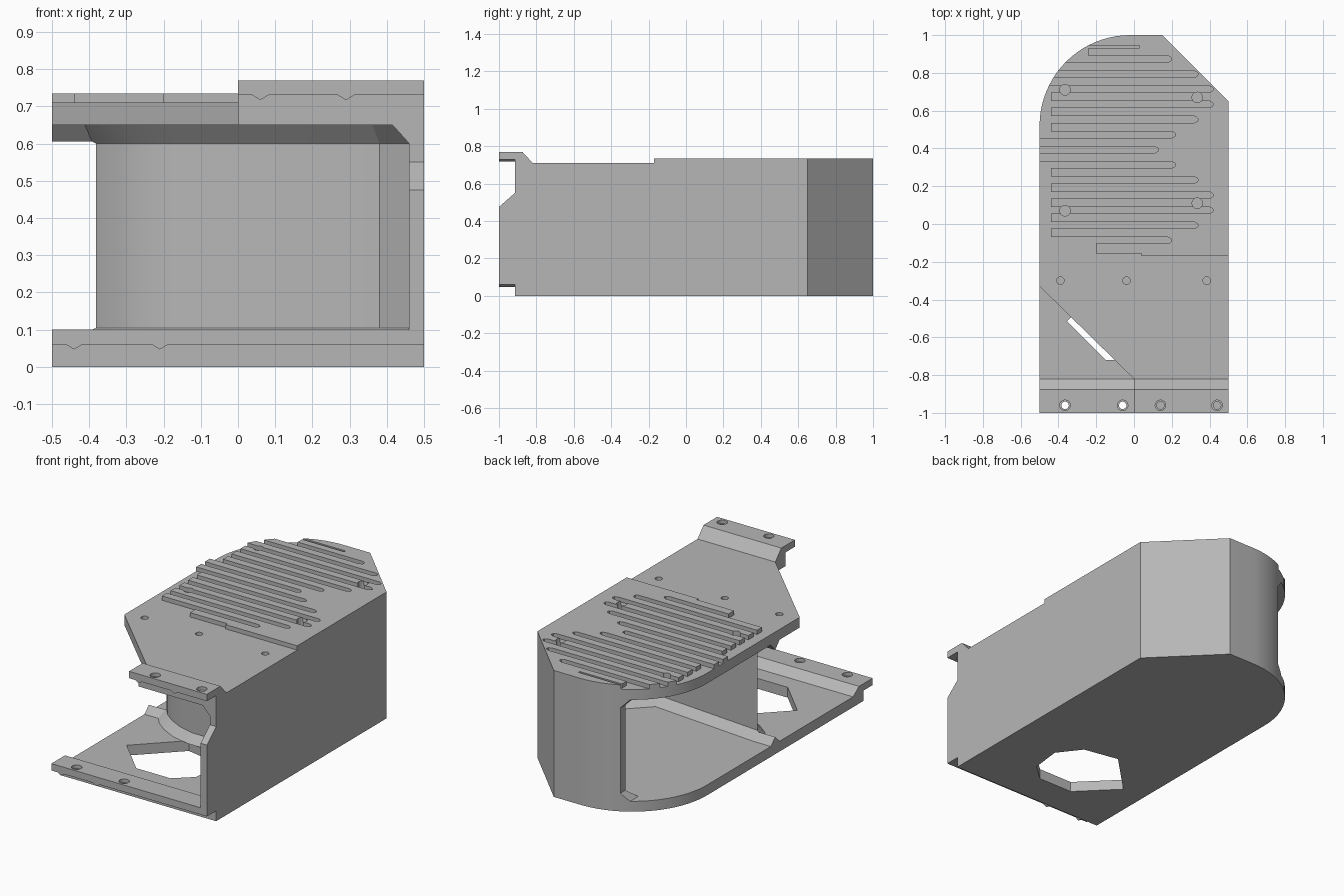
import bpy, bmesh, math
from mathutils import Vector

cube = bpy.data.objects.get("Cube")
if cube:
    bpy.data.objects.remove(cube, do_unlink=True)

grey = bpy.data.materials.new("light_grey")
grey.use_nodes = True
grey.diffuse_color = (0.47, 0.47, 0.47, 1)
grey.node_tree.nodes["Principled BSDF"].inputs["Base Color"].default_value = (0.47, 0.47, 0.47, 1)


def inset(pts, d):
    """Move a counter-clockwise outline inward by d."""
    out = []
    for i, p in enumerate(pts):
        a = (Vector(p) - Vector(pts[i - 1])).normalized()
        b = (Vector(pts[(i + 1) % len(pts)]) - Vector(p)).normalized()
        na, nb = Vector((-a.y, a.x)), Vector((-b.y, b.x))
        out.append(Vector(p) + (na + nb) * d / (1 + na.dot(nb)))
    return out


def loft(name, rings):
    """Closed solid through rings of equal point count."""
    bm = bmesh.new()
    loops = [[bm.verts.new(co) for co in ring] for ring in rings]
    n = len(loops[0])
    bm.faces.new(loops[0])
    bm.faces.new(loops[-1])
    for lo, hi in zip(loops, loops[1:]):
        for i in range(n):
            j = (i + 1) % n
            bm.faces.new((lo[i], lo[j], hi[j], hi[i]))
    bmesh.ops.recalc_face_normals(bm, faces=bm.faces)
    me = bpy.data.meshes.new(name)
    bm.to_mesh(me)
    bm.free()
    me.materials.append(grey)
    ob = bpy.data.objects.new(name, me)
    bpy.context.collection.objects.link(ob)
    return ob


def prism(name, pts, z0, z1):
    return loft(name, [[(x, y, z) for x, y in pts] for z in (z0, z1)])


def along(name, pts, axis, a, b):
    """Extrude a section along x (points are y, z) or y (points are x, z)."""
    put = (lambda t, u, v: (t, u, v)) if axis == "x" else (lambda t, u, v: (u, t, v))
    return loft(name, [[put(t, u, v) for u, v in pts] for t in (a, b)])


def box(x0, x1, y0, y1, z0, z1):
    return prism("cutter", [(x0, y0), (x1, y0), (x1, y1), (x0, y1)], z0, z1)


def disc(x, y, r, n=16):
    return [(x + r * math.cos(math.tau * i / n), y + r * math.sin(math.tau * i / n)) for i in range(n)]


def cut(cutter, *targets):
    cutter.hide_render = True
    for ob in targets:
        mod = ob.modifiers.new("cut", "BOOLEAN")
        mod.operation = "DIFFERENCE"
        mod.solver = "EXACT"
        mod.object = cutter
        bpy.context.view_layer.objects.active = ob
        bpy.ops.object.modifier_apply(modifier=mod.name)
    bpy.data.objects.remove(cutter, do_unlink=True)


# Plan outline: square front, one bevelled and one rounded rear corner
arc = [(-0.02 - 0.48 * math.sin(t), 0.52 + 0.48 * math.cos(t))
       for t in (math.pi / 2 * i / 20 for i in range(21))]
rear = [(0.5, 0.65), (0.15, 1)] + arc
housing = prism("housing", [(-0.5, -0.915), (0.5, -0.915)] + rear, 0, 0.71)

# Two chamfered cavities leave a partition, a side wall and two plates
front_cavity = [(0.46, -1.3), (0.46, -0.35), (0.38, -0.27), (-0.1, -0.27), (-0.2, -0.245),
                (-0.28, -0.205), (-0.34, -0.16), (-0.39, -0.1), (-0.9, -0.1), (-0.9, -1.3)]
back_cavity = [(-0.9, -0.11), (-0.39, -0.11), (0.3, -0.17), (0.44, -0.03), (0.44, 0.62),
               (0.13, 0.94), (-0.1, 0.93), (-0.24, 0.9), (-0.24, 1.2), (-0.9, 1.2)]
for plan in (front_cavity, back_cavity):
    levels = ((0.06, 0.045), (0.105, 0), (0.6, 0), (0.65, 0.045))
    cut(loft("cutter", [[(p[0], p[1], z) for p in inset(plan, d)] for z, d in levels]), housing)

# Slanted front corner of the top plate and opening in the floor
cut(prism("cutter", [(-0.9, -1.2), (0, -1.2), (0, -0.82), (-0.5, -0.33), (-0.9, 0.062)], 0.3, 1), housing)
cut(prism("cutter", [(-0.355, -0.515), (-0.15, -0.72), (0.07, -0.72), (0.17, -0.63),
                     (0.19, -0.45), (0.09, -0.32), (-0.12, -0.28)], -0.1, 0.0605), housing)

# Front lip of the side wall
along("wall_lip", [(-1, 0.06), (-1, 0.475), (-0.915, 0.55), (-0.9, 0.55), (-0.9, 0.06)], "x", 0.46, 0.5)


# Front flanges with countersunk holes and small ridges underneath
def flange(name, x0, x1, z, base, holes, ridges):
    ob = along(name, [(-1, z), (-0.915, z), (-0.915, base - 0.03), (-0.82, base - 0.03),
                      (-0.82, base), (-0.875, z + 0.04), (-1, z + 0.04)], "x", x0, x1)
    for x in holes:
        levels = ((-0.02, 0.02), (0.02, 0.02), (0.02, 0.028), (0.06, 0.028))
        cut(loft("cutter", [[(px, py, z + h) for px, py in disc(x, -0.96, r)] for h, r in levels]), ob)
    for i, x in enumerate(ridges):
        along(f"{name}_ridge_{i + 1}", [(x - 0.025, z + 0.002), (x, z - 0.013), (x + 0.025, z + 0.002)],
              "y", -1, -0.914)


flange("bottom_flange", -0.5, 0.5, 0.06, 0.06, (-0.365, -0.06), (-0.44, -0.21))
flange("top_flange", 0, 0.5, 0.73, 0.71, (0.14, 0.44), (0.06, 0.29))

# Raised rib field on the top plate
ribs = prism("cooling_ribs", [(-0.5, -0.17), (0.5, -0.17)] + rear, 0.705, 0.735)
ends = [0.2, 0.34, 0.42, 0.42, 0.34, 0.22, 0.13]
for i, end in enumerate(ends + ends[-2::-1]):
    y, h = 0.873 - 0.08 * i, 0.0175
    cut(prism("cutter", [(-0.6, y - h), (end - 0.02, y - h), (end - 0.004, y - h / 2), (end, y),
                         (end - 0.004, y + h / 2), (end - 0.02, y + h), (-0.6, y + h)], 0.6, 0.8), ribs)
# Channels along the open side and stepped ends of the field
for x0, x1, y0, y1 in ((-0.6, -0.44, 0.46, 0.725), (-0.6, -0.44, -0.1, 0.325),
                       (-0.6, -0.2, -0.2, -0.075), (-0.3, 0.04, -0.2, -0.155),
                       (-0.6, -0.24, 0.86, 0.945), (-0.6, 0.03, 0.932, 0.945)):
    cut(box(x0, x1, y0, y1, 0.6, 0.8), ribs)

# Blind screw holes
for x, y, r in ((-0.365, 0.71, 0.028), (0.335, 0.67, 0.028), (-0.365, 0.07, 0.028), (0.335, 0.11, 0.028),
                (-0.39, -0.3, 0.02), (-0.04, -0.3, 0.02), (0.385, -0.3, 0.02)):
    cut(prism("cutter", disc(x, y, r), 0.685, 0.8), housing, ribs)

# Smooth the round faces, keep the edges crisp
for ob in bpy.data.objects:
    ob.select_set(ob.type == "MESH")
bpy.context.view_layer.objects.active = housing
bpy.ops.object.shade_smooth_by_angle(angle=math.radians(20))
